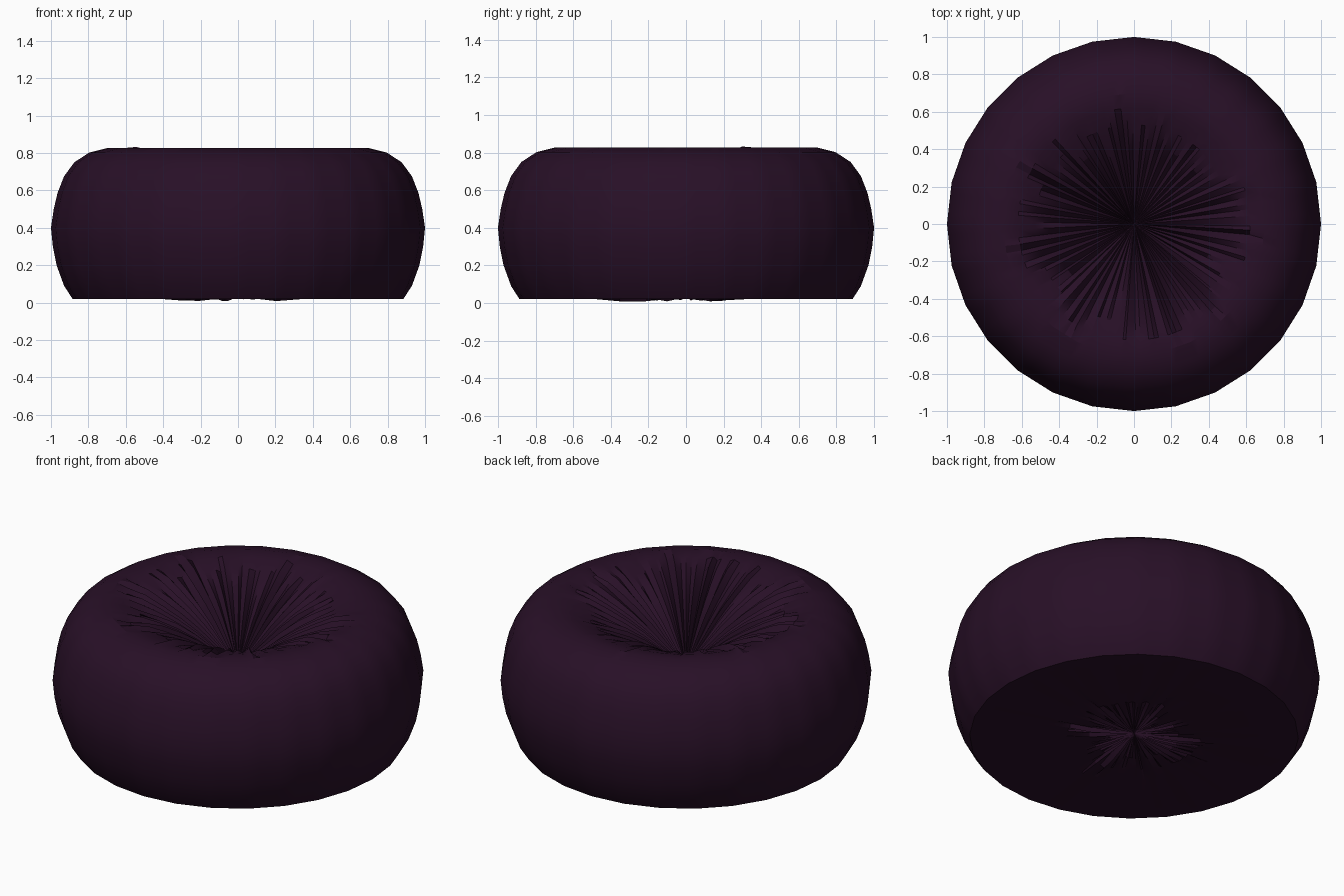
import bpy, bmesh, math, random

if "Cube" in bpy.data.objects:
    bpy.data.objects.remove(bpy.data.objects["Cube"])

random.seed(7)
SIDES, SUB = 28, 4
N = SIDES * SUB

# outer wall and gathered dip, as (radius, height)
WALL = [(0.885, 0.02), (0.93, 0.09), (0.97, 0.2), (0.99, 0.3), (1.0, 0.4), (0.985, 0.5),
        (0.965, 0.585), (0.93, 0.675), (0.875, 0.75), (0.795, 0.802), (0.70, 0.826)]
DIP = [(0.62, 0.815), (0.53, 0.785), (0.43, 0.735), (0.33, 0.68), (0.23, 0.615),
       (0.14, 0.55), (0.06, 0.495)]
BASE = [(0.05, 0.035), (0.13, 0.03), (0.24, 0.025), (0.36, 0.022), (0.48, 0.02)]

# random pleat depth, reach and sideways lean for every column
top_fold = [(1 if i % 2 else -1) * random.uniform(0.15, 1.0) for i in range(N)]
top_reach = [random.uniform(0.5, 0.72) for _ in range(N)]
base_fold = [(1 if i % 2 else -1) * random.uniform(0.1, 1.0) for i in range(N)]
base_reach = [random.uniform(0.2, 0.48) for _ in range(N)]
lean = [random.uniform(-0.35, 0.35) * 2 * math.pi / N for _ in range(N)]


def fade(r, reach):
    return max(0.0, min(1.0, (reach - r) / 0.15)) * min(1.0, r / 0.2)


def ring(bm, r, z, kind):
    out = []
    for i in range(N):
        a, rr, zz = 2 * math.pi * i / N, r, z
        if kind == "wall":       # straight chords between the coarse sides
            half = math.pi / SIDES
            off = (i % SUB) * 2 * math.pi / N - half
            rr = r * math.cos(half) / math.cos(off)
        elif kind == "dip":
            zz += 0.03 * top_fold[i] * fade(r, top_reach[i])
            a += lean[i]
        else:
            zz += 0.02 * base_fold[i] * fade(r, base_reach[i])
            zz = max(zz, 0.0)
            a += lean[i]
        out.append(bm.verts.new((rr * math.cos(a), rr * math.sin(a), zz)))
    return out


bm = bmesh.new()
rings = [ring(bm, r, z, k) for pts, k in ((BASE, "base"), (WALL, "wall"), (DIP, "dip"))
         for r, z in pts]
for lo, hi in zip(rings, rings[1:]):
    for i in range(N):
        j = (i + 1) % N
        bm.faces.new((lo[i], lo[j], hi[j], hi[i]))

# close the gathered centres
low = bm.verts.new((0, 0, 0.04))
top = bm.verts.new((0, 0, 0.46))
for i in range(N):
    j = (i + 1) % N
    bm.faces.new((low, rings[0][j], rings[0][i]))
    bm.faces.new((top, rings[-1][i], rings[-1][j]))
bmesh.ops.recalc_face_normals(bm, faces=bm.faces)

mesh = bpy.data.meshes.new("pouf_cushion")
bm.to_mesh(mesh)
bm.free()
pouf = bpy.data.objects.new("pouf_cushion", mesh)
bpy.context.collection.objects.link(pouf)

# dark plum fabric
fabric = bpy.data.materials.new("dark plum fabric")
fabric.diffuse_color = (0.021, 0.005, 0.020, 1)
fabric.use_nodes = True
fabric.node_tree.nodes["Principled BSDF"].inputs["Base Color"].default_value = fabric.diffuse_color
mesh.materials.append(fabric)

bpy.context.view_layer.objects.active = pouf
pouf.select_set(True)
bpy.ops.object.shade_smooth_by_angle(angle=math.radians(25))
